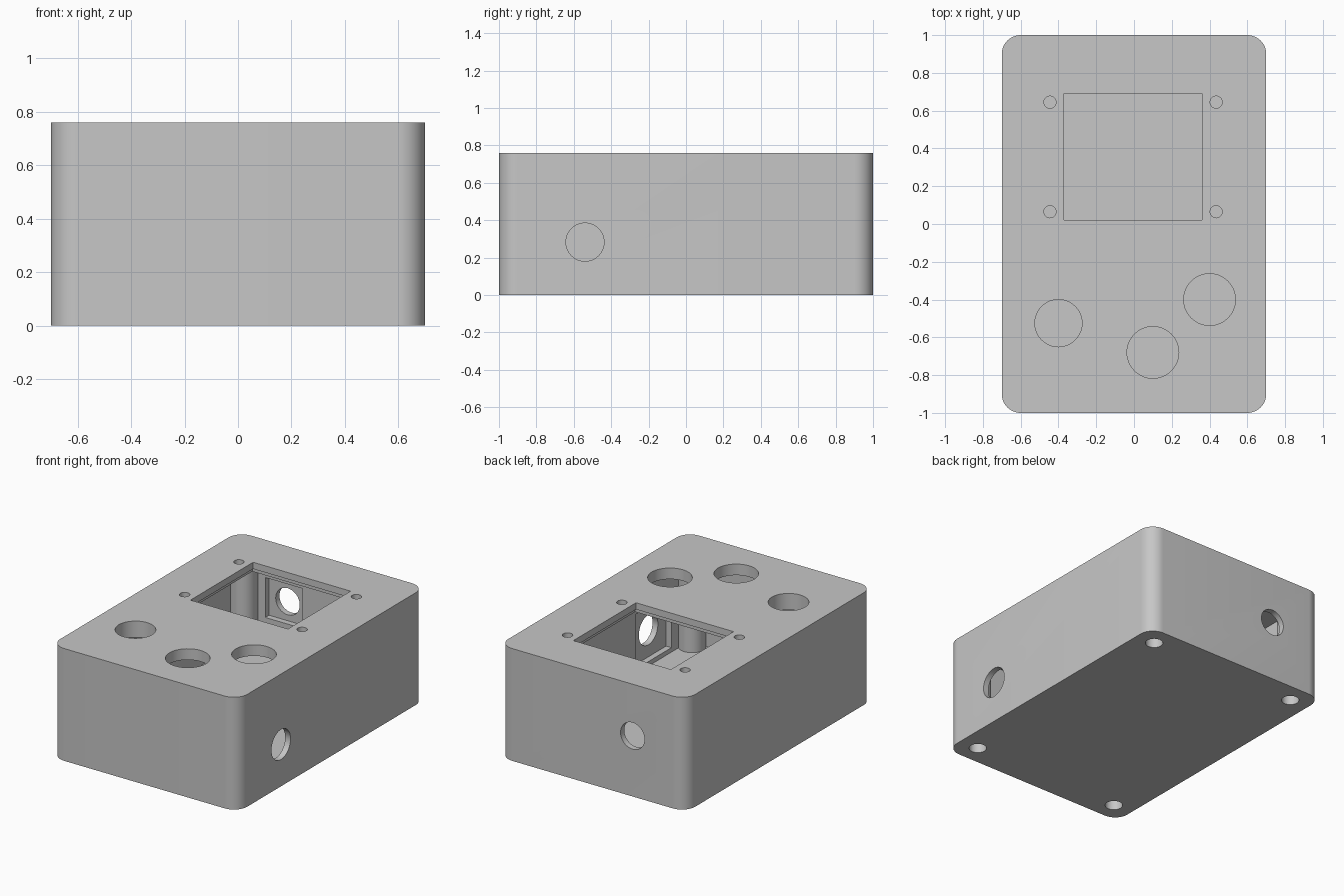
import bpy, bmesh, math
from mathutils import Matrix, Vector

cube = bpy.data.objects.get("Cube")
if cube:
    bpy.data.objects.remove(cube, do_unlink=True)

HEIGHT = 0.76
WALL, FLOOR, PLATE, LIP = 0.08, 0.07, 0.075, 0.045

grey = bpy.data.materials.new("light grey plastic")
grey.use_nodes = True
grey.diffuse_color = (0.57, 0.57, 0.57, 1)
grey.node_tree.nodes["Principled BSDF"].inputs["Base Color"].default_value = grey.diffuse_color


def make(name, bm):
    mesh = bpy.data.meshes.new(name)
    bm.to_mesh(mesh)
    bm.free()
    obj = bpy.data.objects.new(name, mesh)
    bpy.context.collection.objects.link(obj)
    mesh.materials.append(grey)
    return obj


def box(name, low, high, radius=0):
    """Box between two corners, with optional rounded upright edges."""
    low, high = Vector(low), Vector(high)
    bm = bmesh.new()
    bmesh.ops.create_cube(bm, size=1)
    bmesh.ops.scale(bm, vec=high - low, verts=bm.verts)
    bmesh.ops.translate(bm, vec=(low + high) / 2, verts=bm.verts)
    if radius:
        upright = [e for e in bm.edges
                   if abs(e.verts[0].co.z - e.verts[1].co.z) > 0.01]
        bmesh.ops.bevel(bm, geom=upright, offset=radius, segments=12,
                        profile=0.5, affect='EDGES')
    return make(name, bm)


def rod(name, centre, radius, depth, axis='Z'):
    """Cylinder centred on a point along the given axis."""
    turn = {'X': Matrix.Rotation(math.pi / 2, 4, 'Y'),
            'Y': Matrix.Rotation(math.pi / 2, 4, 'X'),
            'Z': Matrix()}[axis]
    bm = bmesh.new()
    bmesh.ops.create_cone(bm, cap_ends=True, segments=48, radius1=radius,
                          radius2=radius, depth=depth,
                          matrix=Matrix.Translation(centre) @ turn)
    return make(name, bm)


def combine(target, tool, operation='DIFFERENCE'):
    """Apply a boolean and discard the tool object."""
    mod = target.modifiers.new("shape", 'BOOLEAN')
    mod.operation, mod.solver, mod.object = operation, 'EXACT', tool
    graph = bpy.context.evaluated_depsgraph_get()
    mesh = bpy.data.meshes.new_from_object(target.evaluated_get(graph))
    target.modifiers.clear()
    target.data = mesh
    bpy.data.objects.remove(tool, do_unlink=True)


# Hollow shell with rounded upright corners
case = box("enclosure", (-0.7, -1, 0), (0.7, 1, HEIGHT), 0.1)
combine(case, box("cavity", (WALL - 0.7, WALL - 1, FLOOR),
                  (0.7 - WALL, 1 - WALL, HEIGHT - PLATE)))

# Screw pillars inside the corners, and a collar under the switch hole
corners = [(sx * 0.56, sy * 0.865) for sx in (-1, 1) for sy in (-1, 1)]
for x, y in corners:
    combine(case, rod("pillar", (x, y, HEIGHT / 2), 0.085, HEIGHT - 0.06), 'UNION')
combine(case, rod("collar", (-0.4, -0.525, HEIGHT - 0.07), 0.16, 0.08), 'UNION')

# Blind screw holes in the base
for x, y in corners:
    combine(case, rod("screw_hole", (x, y, 0.2), 0.055, 0.6))

# Display window with a wider recess under its lip
combine(case, box("display_recess", (-0.39, 0, HEIGHT - 0.12),
                  (0.38, 0.71, HEIGHT - LIP)))
combine(case, box("display_window", (-0.37, 0.02, HEIGHT - 0.2),
                  (0.36, 0.69, HEIGHT + 0.1)))

# Display mounting holes
for x in (-0.445, 0.435):
    for y in (0.065, 0.645):
        combine(case, rod("mounting_hole", (x, y, HEIGHT), 0.032, 0.24))

# Control holes in the top
for x, y, radius in ((0.4, -0.4, 0.137), (0.1, -0.68, 0.137), (-0.4, -0.525, 0.125)):
    combine(case, rod("control_hole", (x, y, HEIGHT), radius, 0.3))

# Side and back sockets, each in a thinned square pocket on the inner wall
combine(case, box("side_pocket", (0.5, -0.73, 0.1), (0.66, -0.35, 0.47)))
combine(case, rod("side_socket", (0.7, -0.54, 0.283), 0.102, 0.3, 'X'))
combine(case, box("back_pocket", (-0.44, 0.8, 0.28), (-0.16, 0.96, 0.55)))
combine(case, rod("back_socket", (-0.3, 1, 0.41), 0.09, 0.3, 'Y'))

# Smooth round surfaces, crisp edges
bpy.ops.object.select_all(action='DESELECT')
case.select_set(True)
bpy.context.view_layer.objects.active = case
bpy.ops.object.shade_smooth_by_angle(angle=math.radians(30))
